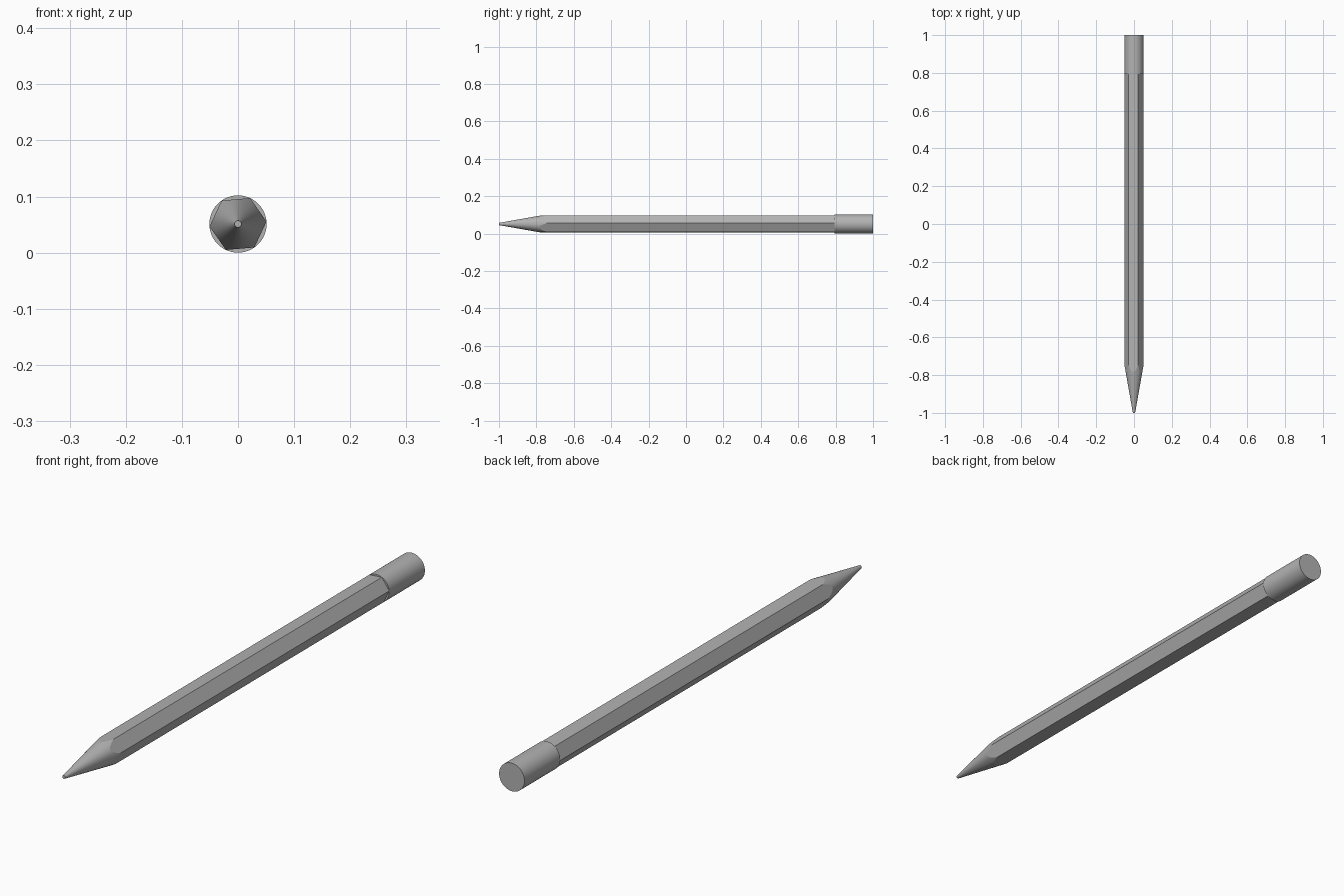
import bpy
import bmesh
from math import cos, sin, pi, radians

cube = bpy.data.objects.get("Cube")
if cube:
    bpy.data.objects.remove(cube, do_unlink=True)

RADIUS = 0.051       # corner radius of the shaft, also the end cap
AXIS_Z = 0.051
TIP_R = 0.006
CONE_END = -0.745    # where the sharpened cone reaches the corners
CAP_START = 0.795
TWIST = radians(5)
PER_SIDE = 8

grey = bpy.data.materials.new("plain grey")
grey.use_nodes = True
colour = (0.45, 0.45, 0.45, 1)
grey.diffuse_color = colour
grey.node_tree.nodes["Principled BSDF"].inputs["Base Color"].default_value = colour


def finish(name, bm):
    bmesh.ops.recalc_face_normals(bm, faces=bm.faces)
    mesh = bpy.data.meshes.new(name)
    bm.to_mesh(mesh)
    bm.free()
    mesh.materials.append(grey)
    obj = bpy.data.objects.new(name, mesh)
    bpy.context.collection.objects.link(obj)
    return obj


def point(bm, angle, r, y):
    return bm.verts.new((r * cos(angle), y, AXIS_Z + r * sin(angle)))


def hex_radius(angle):
    return RADIUS * cos(pi / 6) / cos((angle % (pi / 3)) - pi / 6)


# Sharpened shaft: a cone meeting six flat sides in scalloped curves
bm = bmesh.new()
n = 6 * PER_SIDE
tip, scallop = [], []
for i in range(n):
    a = (i + 0.0001) * 2 * pi / n
    r = hex_radius(a)
    y = -1 + (r - TIP_R) / (RADIUS - TIP_R) * (CONE_END + 1)
    tip.append(point(bm, a + TWIST, TIP_R, -1))
    scallop.append(point(bm, a + TWIST, r, y))
back = [point(bm, k * pi / 3 + TWIST, RADIUS, CAP_START) for k in range(6)]
bm.faces.new(tip)
bm.faces.new(back)
for i in range(n):
    j = (i + 1) % n
    bm.faces.new((tip[i], tip[j], scallop[j], scallop[i])).smooth = True
for k in range(6):
    front = [scallop[(k * PER_SIDE + i) % n] for i in range(PER_SIDE + 1)]
    bm.faces.new(front + [back[(k + 1) % 6], back[k]])
for edge in bm.edges:
    edge.smooth = all(f.smooth for f in edge.link_faces)
finish("sharpened_shaft", bm)

# Round end cap
bm = bmesh.new()
rings = [[point(bm, i * 2 * pi / n, RADIUS, y) for i in range(n)]
         for y in (CAP_START, 1)]
for ring in rings:
    bm.faces.new(ring)
for i in range(n):
    j = (i + 1) % n
    bm.faces.new((rings[0][i], rings[0][j], rings[1][j], rings[1][i])).smooth = True
for edge in bm.edges:
    edge.smooth = all(f.smooth for f in edge.link_faces)
finish("round_eraser", bm)
